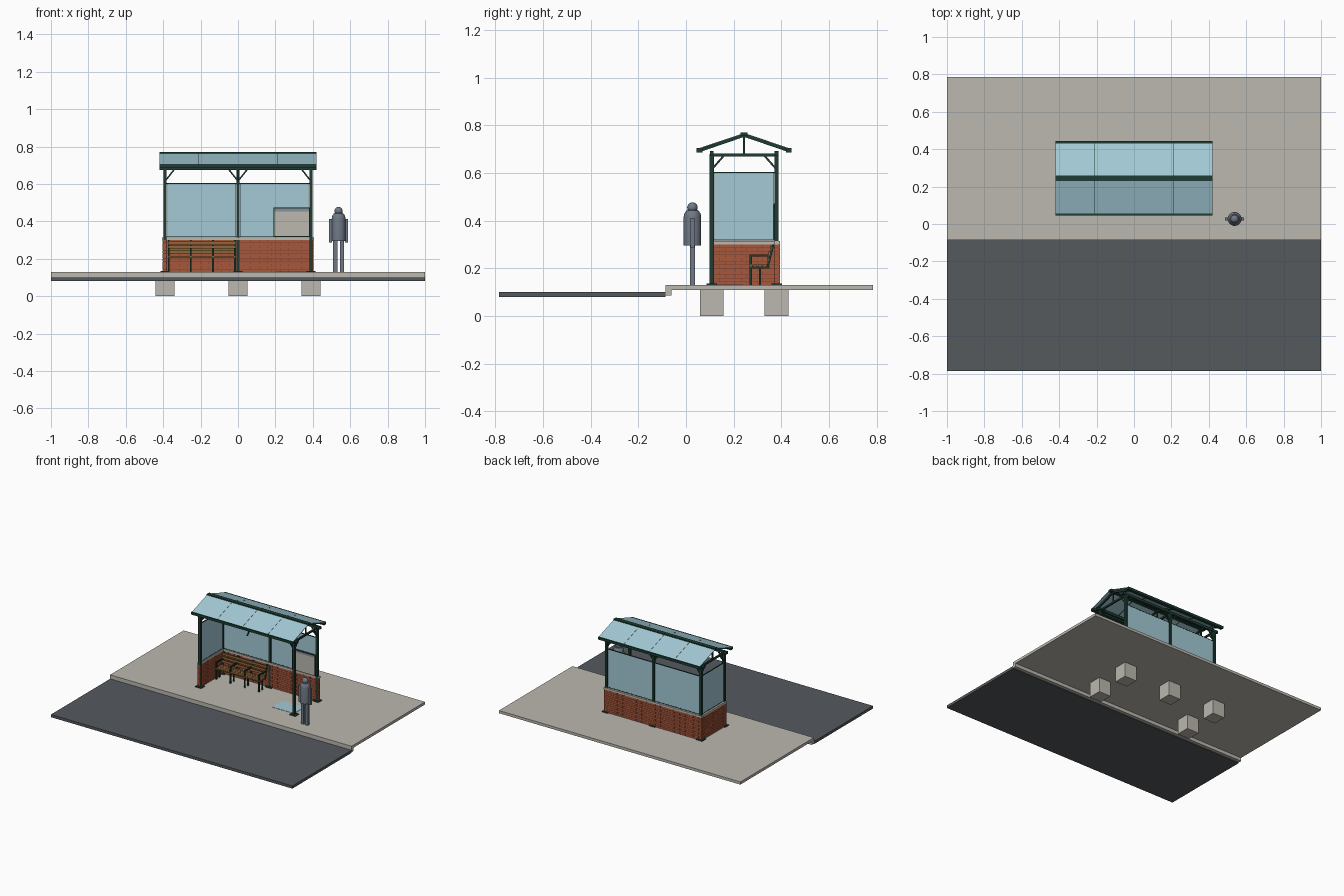
import bpy, bmesh, math
from mathutils import Vector, Matrix

if "Cube" in bpy.data.objects:
    bpy.data.objects.remove(bpy.data.objects["Cube"])


def material(name, rgb):
    m = bpy.data.materials.new(name)
    m.use_nodes = True
    m.diffuse_color = (*rgb, 1)
    m.node_tree.nodes["Principled BSDF"].inputs["Base Color"].default_value = (*rgb, 1)
    return m


CONCRETE = material("concrete", (0.50, 0.48, 0.43))
ASPHALT = material("asphalt", (0.09, 0.10, 0.11))
BRICK = material("brick", (0.39, 0.095, 0.045))
MORTAR = material("dark mortar", (0.20, 0.055, 0.03))
GREEN = material("dark green paint", (0.013, 0.045, 0.033))
GLASS = material("pale blue glass", (0.37, 0.59, 0.67))
WOOD = material("bench wood", (0.27, 0.13, 0.04))
FIGURE = material("figure grey", (0.16, 0.19, 0.24))
HEADER = material("notice header grey", (0.24, 0.28, 0.33))


def add_box(bm, x, y, z):
    """Axis aligned box from three (low, high) ranges."""
    size = [b - a for a, b in (x, y, z)]
    mid = [(a + b) / 2 for a, b in (x, y, z)]
    bmesh.ops.create_cube(bm, size=1, matrix=Matrix.Translation(mid) @ Matrix.Diagonal((*size, 1)))


def add_bar(bm, p, q, w, h):
    """Square bar between two points."""
    p, q = Vector(p), Vector(q)
    d = q - p
    side = Vector((0, 0, 1)).cross(d)
    side = side.normalized() if side.length > 1e-6 else Vector((1, 0, 0))
    up = d.normalized().cross(side)
    rot = Matrix((side, up, d.normalized())).transposed().to_4x4()
    bmesh.ops.create_cube(bm, size=1, matrix=Matrix.Translation((p + q) / 2) @ rot
                          @ Matrix.Diagonal((w, h, d.length, 1)))


def finish(name, bm, mat):
    bmesh.ops.recalc_face_normals(bm, faces=bm.faces)
    me = bpy.data.meshes.new(name)
    bm.to_mesh(me)
    bm.free()
    me.materials.append(mat)
    ob = bpy.data.objects.new(name, me)
    bpy.context.collection.objects.link(ob)
    return ob


def boxes(name, mat, *items):
    bm = bmesh.new()
    for item in items:
        add_box(bm, *item)
    return finish(name, bm, mat)


def bars(name, mat, *items):
    bm = bmesh.new()
    for item in items:
        add_bar(bm, *item)
    return finish(name, bm, mat)


def around(c, r):
    return (c - r, c + r)


# Main dimensions
G = 0.13                       # pavement level
FRONT, BACK, END = 0.108, 0.38, 0.39
MID = (FRONT + BACK) / 2
posts = [(-END, FRONT), (END, FRONT), (-END, BACK), (0, BACK), (END, BACK)]

# Ground
full = (-1, 1)
boxes("road", ASPHALT, (full, (-0.785, -0.085), (0.08, 0.1)))
boxes("pavement", CONCRETE, (full, (-0.06, 0.785), (0.11, G)))
boxes("kerb", CONCRETE, (full, (-0.085, -0.06), (0.085, G)))
boxes("foundations", CONCRETE, *[(around(x, 0.05), around(y, 0.05), (0, 0.112)) for x, y in posts])
boxes("floor_glass_sheet", GLASS, ((0.2, 0.38), (0.12, 0.24), (G, G + 0.002)))

# Brick walls: thin core with staggered bricks
WALL_TOP, T = 0.30, 0.011
back_y, side_x = 0.383, -0.393
boxes("wall_core", MORTAR,
      ((-0.402, 0.402), around(back_y, T - 0.002), (G, WALL_TOP)),
      (around(side_x, T - 0.002), (0.1, 0.39), (G, WALL_TOP)))
bm = bmesh.new()
ROWS, LENGTH, GAP = 12, 0.045, 0.0007
course = (WALL_TOP - G) / ROWS


def lay(low, high, row):
    """Ranges of the bricks in one course, cut to the wall ends."""
    start = low - (LENGTH / 2 if row % 2 else 0)
    while start < high - 0.002:
        yield max(start, low) + GAP, min(start + LENGTH, high) - GAP
        start += LENGTH


for row in range(ROWS):
    z = (G + row * course + GAP, G + (row + 1) * course - GAP)
    for span in lay(-0.404, 0.404, row):
        add_box(bm, span, around(back_y, T), z)
    for span in lay(0.097, back_y - T, row + 1):
        add_box(bm, around(side_x, T), span, z)
finish("wall_bricks", bm, BRICK)
boxes("wall_coping", CONCRETE,
      ((-0.405, 0.405), around(back_y, 0.012), (WALL_TOP, 0.314)),
      (around(side_x, 0.012), (0.1, back_y - 0.012), (WALL_TOP, 0.314)))

# Posts and feet
R = 0.009
boxes("posts", GREEN, *[(around(x, R), around(y, R), (G, 0.68)) for x, y in posts])
boxes("post_feet", GREEN, *[(around(x, 0.025), around(y, 0.022), (G, G + 0.006)) for x, y in posts])

# Window panes with slim frames
PANE = (0.318, 0.602)
boxes("back_panes", GLASS, *[((x, x + 0.366), around(BACK, 0.003), PANE) for x in (-0.378, 0.012)])
boxes("side_pane", GLASS, (around(-END, 0.003), (FRONT + 0.011, BACK - 0.011), PANE))
rails = []
for z in PANE:
    rails.append(((-END, END), around(BACK, 0.004), around(z, 0.002)))
    rails.append((around(-END, 0.004), (FRONT, BACK), around(z, 0.002)))
boxes("pane_rails", GREEN, *rails)

# Roof frame
RIDGE, EAVE = 0.762, 0.696
EAVES = (0.057, 2 * MID - 0.057)
LONG = (-0.42, 0.42)
frame = []
for x in (-END, 0, END):
    frame.append(((x, FRONT, 0.676), (x, BACK, 0.676), 0.012, 0.012))
    frame.append(((x, MID, 0.676), (x, MID, RIDGE), 0.008, 0.008))
    for e in EAVES:
        frame.append(((x, e, EAVE - 0.002), (x, MID, RIDGE - 0.004), 0.012, 0.012))
    for y, s in ((FRONT, 1), (BACK, -1)):
        frame.append(((x, y, 0.615), (x, y + 0.052 * s, 0.674), 0.008, 0.008))
for x, y in posts + [(0, FRONT)]:
    for s in (-1, 1):
        if abs(x + s * 0.05) < END and (x, y) != (0, FRONT):
            frame.append(((x, y, 0.615), (x + 0.048 * s, y, 0.676), 0.008, 0.008))
bars("roof_trusses", GREEN, *frame)
beams = [(LONG, around(y, 0.008), (0.674, 0.692)) for y in (FRONT, BACK)]
boxes("eave_beams", GREEN, *beams)
bars("roof_edges", GREEN, *[((LONG[0], y, EAVE), (LONG[1], y, EAVE), 0.024, 0.018) for y in EAVES])
boxes("ridge_cap", GREEN, (LONG, around(MID, 0.015), (RIDGE - 0.006, RIDGE + 0.008)))

# Glazed roof slopes: four sheets per side
bm = bmesh.new()
lift = 0.007
width = (LONG[1] - LONG[0]) / 4
for i in range(4):
    x = LONG[0] + (i + 0.5) * width
    for e in EAVES:
        add_bar(bm, (x, e, EAVE + lift), (x, MID, RIDGE + lift - 0.003), width - 0.002, 0.004)
finish("roof_glass", bm, GLASS)
bars("glazing_bars", GREEN, *[((LONG[0] + i * width, e, EAVE + 0.005),
                               (LONG[0] + i * width, MID, RIDGE + 0.002), 0.004, 0.005)
                              for i in (1, 2, 3) for e in EAVES])

# Notice board
NX, NZ, NY = (0.195, 0.38), (0.322, 0.468), 0.368
boxes("notice_frame", GREEN, ((NX[0] - 0.005, NX[1] + 0.005), (NY, NY + 0.009), (NZ[0] - 0.005, NZ[1] + 0.005)))
boxes("notice_panel", CONCRETE, (NX, (NY - 0.003, NY), (NZ[0], NZ[1] - 0.014)))
boxes("notice_header", HEADER, (NX, (NY - 0.003, NY), (NZ[1] - 0.014, NZ[1])))

# Bench: four iron frames with wooden slats
iron = []
for x in (-0.37, -0.252, -0.134, -0.016):
    for p, q in (((0.272, G), (0.272, 0.255)), ((0.31, G), (0.31, 0.205)),
                 ((0.266, 0.203), (0.35, 0.203)), ((0.266, 0.254), (0.357, 0.254)),
                 ((0.342, 0.203), (0.366, 0.30))):
        iron.append(((x, *p), (x, *q), 0.009, 0.009))
bars("bench_frames", GREEN, *iron)
SPAN = (-0.375, -0.011)
boxes("bench_seat_slats", WOOD, *[(SPAN, around(0.272 + i * 0.019, 0.008), (0.207, 0.215)) for i in range(4)])
boxes("bench_back_slats", WOOD, *[(SPAN, around(0.344 + i * 0.0055, 0.003), around(0.238 + i * 0.024, 0.009))
                                  for i in range(3)])

# Standing figure
PX, PY = 0.538, 0.027


def lathe(name, profile, mat):
    bm = bmesh.new()
    vs = [bm.verts.new((PX + r, PY, z)) for r, z in profile]
    edges = [bm.edges.new(pair) for pair in zip(vs, vs[1:])]
    bmesh.ops.spin(bm, geom=vs + edges, cent=(PX, PY, 0), axis=(0, 0, 1), angle=math.tau, steps=24)
    bmesh.ops.remove_doubles(bm, verts=bm.verts, dist=1e-5)
    ob = finish(name, bm, mat)
    bpy.ops.object.select_all(action="DESELECT")
    ob.select_set(True)
    bpy.context.view_layer.objects.active = ob
    bpy.ops.object.shade_smooth_by_angle()


lathe("figure_body", [(0, 0.295), (0.037, 0.295), (0.037, 0.415), (0.034, 0.43), (0.026, 0.442), (0, 0.45)], FIGURE)
lathe("figure_head", [(0.022 * math.sin(a * math.pi / 10), 0.455 - 0.022 * math.cos(a * math.pi / 10))
                      for a in range(11)], FIGURE)
boxes("figure_legs", FIGURE, *[(around(PX + s * 0.018, 0.011), around(PY, 0.011), (G, 0.30)) for s in (-1, 1)])
boxes("figure_arms", FIGURE, *[(around(PX + s * 0.043, 0.008), around(PY, 0.009), (0.288, 0.412)) for s in (-1, 1)])
